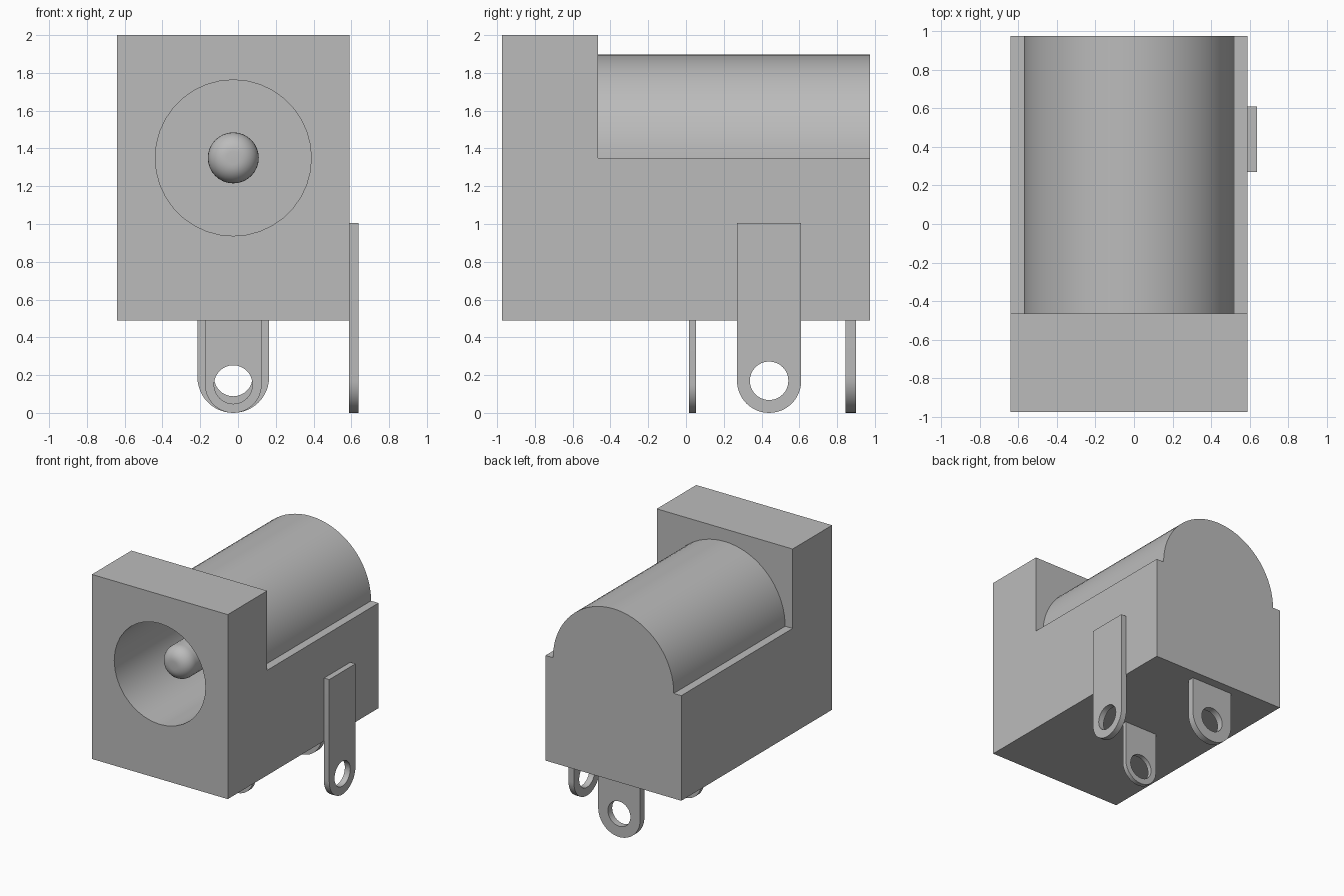
import bpy, bmesh, math
from mathutils import Vector

cube = bpy.data.objects.get("Cube")
if cube:
    bpy.data.objects.remove(cube, do_unlink=True)

# Single flat colour
grey = bpy.data.materials.new("grey")
grey.use_nodes = True
GREY = (0.5, 0.5, 0.5, 1)
grey.diffuse_color = GREY
grey.node_tree.nodes["Principled BSDF"].inputs["Base Color"].default_value = GREY

CX, CZ = -0.025, 1.35      # axis of the barrel, socket and pin
FRONT, BACK = -0.975, 0.975
BASE = 0.49                # underside of the body


def finish(name, bm):
    bmesh.ops.recalc_face_normals(bm, faces=bm.faces)
    mesh = bpy.data.meshes.new(name)
    bm.to_mesh(mesh)
    bm.free()
    mesh.materials.append(grey)
    obj = bpy.data.objects.new(name, mesh)
    bpy.context.collection.objects.link(obj)
    return obj


def arc(cx, cz, r, start, end, n):
    """Points on an arc, angles in degrees, both ends included."""
    angles = [math.radians(start + (end - start) * i / n) for i in range(n + 1)]
    return [(cx + r * math.cos(a), cz + r * math.sin(a)) for a in angles]


def prism(name, points, axis, lo, hi):
    """Extrude a (horizontal, z) profile along x or y."""
    bm = bmesh.new()
    place = (lambda u, z: (lo, u, z)) if axis == "x" else (lambda u, z: (u, lo, z))
    face = bm.faces.new([bm.verts.new(place(u, z)) for u, z in points])
    out = bmesh.ops.extrude_face_region(bm, geom=[face])
    step = Vector((hi - lo, 0, 0) if axis == "x" else (0, hi - lo, 0))
    moved = [g for g in out["geom"] if isinstance(g, bmesh.types.BMVert)]
    bmesh.ops.translate(bm, verts=moved, vec=step)
    return finish(name, bm)


def select_only(obj):
    bpy.ops.object.select_all(action="DESELECT")
    obj.select_set(True)
    bpy.context.view_layer.objects.active = obj


def carve(obj, cutter):
    """Cut one part out of another and discard the cutter."""
    cutter.hide_render = True
    mod = obj.modifiers.new("cut", "BOOLEAN")
    mod.operation = "DIFFERENCE"
    mod.solver = "EXACT"
    mod.object = cutter
    select_only(obj)
    bpy.ops.object.modifier_apply(modifier=mod.name)
    bpy.data.objects.remove(cutter, do_unlink=True)


def smooth(obj):
    select_only(obj)
    bpy.ops.object.shade_smooth_by_angle(angle=math.radians(30))


# Body: a block whose rear is trimmed to a round barrel above two ledges
body = prism("body", [(-0.64, BASE), (0.59, BASE), (0.59, 2), (-0.64, 2)], "y", FRONT, BACK)
above_barrel = [(-1, CZ)] + arc(CX, CZ, 0.547, 180, 0, 36) + [(1, CZ), (1, 2.3), (-1, 2.3)]
carve(body, prism("barrel_cutter", above_barrel, "y", -0.465, 1.2))

# Round socket sunk into the front
carve(body, prism("socket_cutter", arc(CX, CZ, 0.413, 0, 360, 36)[:-1], "y", -1.2, 0.35))
smooth(body)

# Centre pin: a rounded profile turned about the socket axis
R, ROUND, TIP = 0.135, 0.1, -0.80
profile = [(0, TIP)] + arc(R - ROUND, TIP + ROUND, ROUND, -90, 0, 8) + [(R, 0.37)]
bm = bmesh.new()
verts = [bm.verts.new((CX + r, y, CZ)) for r, y in profile]
edges = [bm.edges.new(pair) for pair in zip(verts, verts[1:])]
bmesh.ops.spin(bm, geom=verts + edges, cent=(CX, 0, CZ), axis=(0, 1, 0),
               angle=math.tau, steps=32, use_duplicate=False)
bmesh.ops.remove_doubles(bm, verts=bm.verts, dist=0.0005)
pin = finish("centre_pin", bm)
smooth(pin)


# Solder lugs: round-ended plates with an eyelet
def lug(name, axis, centre, r, top, lo, hi):
    outline = [(centre + r, top), (centre - r, top)] + arc(centre, r, r, 180, 360, 24)
    plate = prism(name, outline, axis, lo, hi)
    hole = arc(centre, r, 0.102, 0, 360, 32)[:-1]
    carve(plate, prism("eyelet_cutter", hole, axis, lo - 0.1, hi + 0.1))
    smooth(plate)


lug("middle_lug", "y", CX, 0.15, BASE, 0.015, 0.052)
lug("rear_lug", "y", CX, 0.19, BASE, 0.845, 0.9)
lug("side_lug", "x", 0.44, 0.17, 1.005, 0.588, 0.637)
